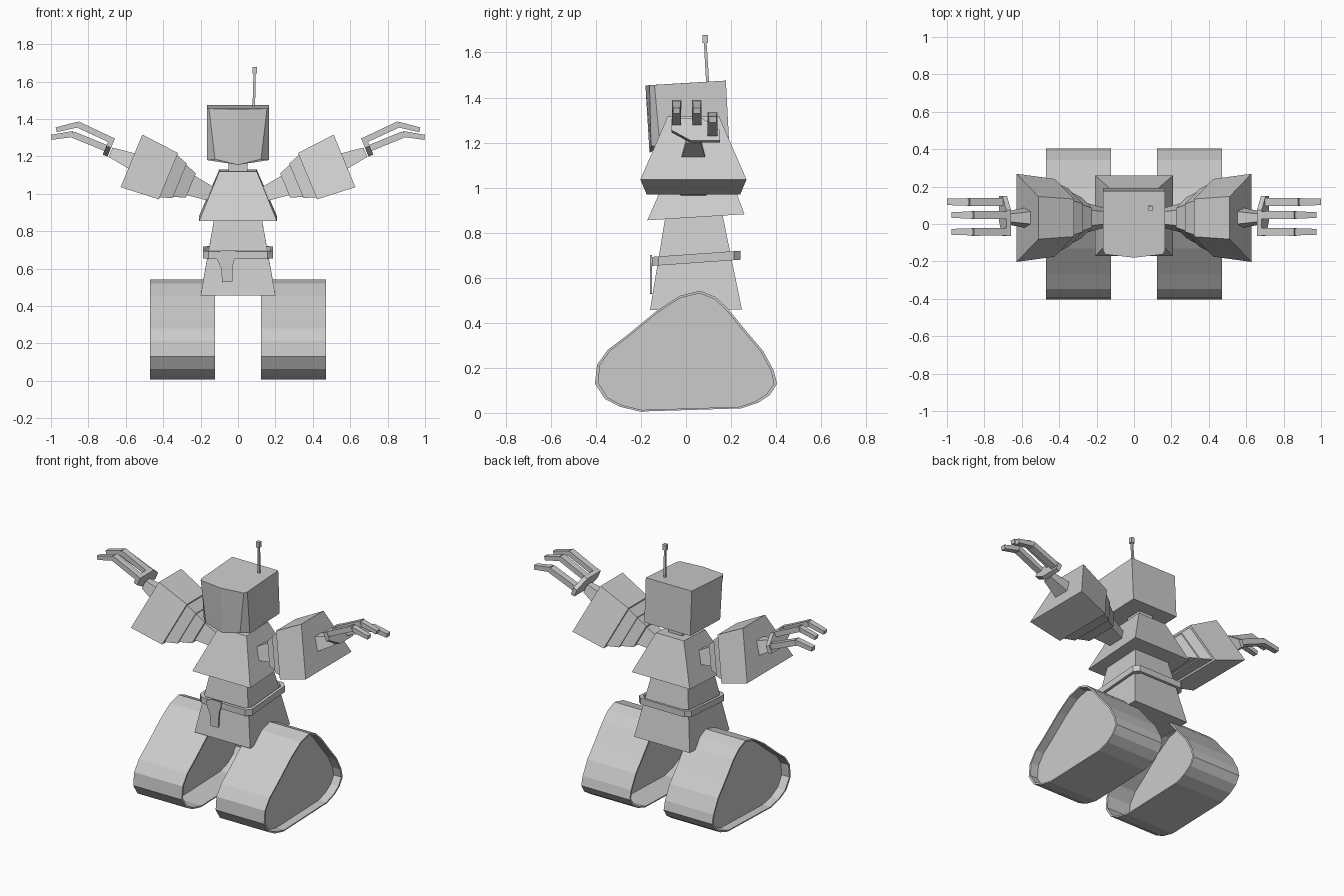
import bpy, bmesh
from mathutils import Vector

if "Cube" in bpy.data.objects:
    bpy.data.objects.remove(bpy.data.objects["Cube"])

grey = bpy.data.materials.new("light_grey")
grey.diffuse_color = (0.6, 0.6, 0.6, 1)
grey.use_nodes = True
grey.node_tree.nodes["Principled BSDF"].inputs["Base Color"].default_value = grey.diffuse_color


def loft(name, rings, loop=False, mirror=False):
    """Skin a list of equal-length point rings; cap the ends unless looped."""
    bm = bmesh.new()
    vs = [[bm.verts.new(p) for p in r] for r in rings]
    n = len(vs[0])
    pairs = list(zip(vs, vs[1:])) + ([(vs[-1], vs[0])] if loop else [])
    for a, b in pairs:
        for i in range(n):
            j = (i + 1) % n
            bm.faces.new((a[i], a[j], b[j], b[i]))
    if not loop:
        bm.faces.new(vs[0])
        bm.faces.new(vs[-1])
    bmesh.ops.recalc_face_normals(bm, faces=bm.faces)
    me = bpy.data.meshes.new(name)
    bm.to_mesh(me)
    bm.free()
    me.materials.append(grey)
    ob = bpy.data.objects.new(name, me)
    bpy.context.collection.objects.link(ob)
    if mirror:
        ob.modifiers.new("mirror", 'MIRROR').use_mirror_merge = False
    return ob


def rect(hw, y0, y1, z0, z1=None, cx=0):
    """Horizontal rectangle, z0 at the front and z1 at the back."""
    z1 = z0 if z1 is None else z1
    return [(cx - hw, y0, z0), (cx + hw, y0, z0), (cx + hw, y1, z1), (cx - hw, y1, z1)]


# Tracks: thin belt shell with a recessed side panel
profile = [(-.395, .213), (-.404, .13), (-.36, .062), (-.293, .027), (-.204, .006),
           (.244, .02), (.32, .045), (.373, .08), (.404, .129), (.39, .187),
           (.342, .276), (.27, .36), (.187, .462), (.129, .516), (.062, .542),
           (-.027, .52), (-.13, .453), (-.27, .338), (-.347, .28)]


def track_ring(x, s):
    return [(x, y * s, .22 + (z - .22) * s) for y, z in profile]


loft("track_belt", [track_ring(.122, 1), track_ring(.47, 1),
                    track_ring(.47, .965), track_ring(.122, .965)], loop=True, mirror=True)
loft("track_panel", [track_ring(.29, .97), track_ring(.415, .97)], mirror=True)

# Torso
loft("lower_body", [rect(.2, -.16, .248, .456, .46), rect(.125, -.09, .162, .88)])
loft("chest", [rect(.208, -.172, .26, .855, .882), rect(.1, -.055, .165, 1.12, 1.13)])
loft("neck", [rect(.05, .0, .11, 1.1), rect(.05, .0, .11, 1.22)])


# Belt: chamfered ring, tilted up to the back
def belt_ring(off, dz):
    hw, y0, y1, c = .188 - off, -.152 + off, .243 - off, .03
    pts = [(-hw + c, y0), (hw - c, y0), (hw, y0 + c), (hw, y1 - c),
           (hw - c, y1), (-hw + c, y1), (-hw, y1 - c), (-hw, y0 + c)]
    return [(x, y, .683 + .07 * y + dz) for x, y in pts]


loft("belt", [belt_ring(0, -.02), belt_ring(0, .02),
              belt_ring(.018, .02), belt_ring(.018, -.02)], loop=True)

# Hanging tool on the front of the belt
tool = [(-.115, .685), (-.08, .70), (-.01, .70), (-.012, .665), (-.025, .63),
        (-.03, .53), (-.085, .527), (-.09, .60), (-.112, .65)]
loft("hanging_tool", [[(x, y, z) for x, z in tool] for y in (-.16, -.15)])

# Head: box with a face that narrows towards the chin
loft("head", [
    [(.165, .192, 1.19), (.165, -.115, 1.18), (.123, -.155, 1.185), (0, -.162, 1.155),
     (-.123, -.155, 1.185), (-.165, -.115, 1.18), (-.165, .192, 1.19)],
    [(.165, .177, 1.475), (.165, -.14, 1.456), (.155, -.162, 1.455), (0, -.18, 1.453),
     (-.155, -.162, 1.455), (-.165, -.14, 1.456), (-.165, .177, 1.475)]])

# Antenna
loft("antenna_rod", [rect(.007, .09, .104, 1.45, cx=.084), rect(.006, .079, .091, 1.65, cx=.089)])
loft("antenna_tip", [rect(.012, .073, .097, 1.642, cx=.089), rect(.012, .073, .097, 1.678, cx=.089)])

# Arms: stepped blocks with a trapezoid section along a raised axis
AXIS, UP = Vector((.924, 0, .383)), Vector((-.383, 0, .924))
BASE = Vector((.372, .033, 1.094))


def arm_ring(s, hh, wide=1.55, narrow=.75):
    c = BASE + AXIS * s
    return [c + UP * (u * hh) + Vector((0, y * hh, 0))
            for u, y in ((-1, -wide), (-1, wide), (1, narrow), (1, -narrow))]


loft("upper_arm", [arm_ring(-.27, .036, 1.3), arm_ring(-.1, .06)], mirror=True)
loft("arm_step_inner", [arm_ring(-.13, .07), arm_ring(-.065, .093)], mirror=True)
loft("arm_step_outer", [arm_ring(-.065, .1), arm_ring(0, .122)], mirror=True)
loft("arm_block", [arm_ring(0, .134), arm_ring(.214, .152)], mirror=True)
loft("forearm", [arm_ring(.2, .046, 1.2), arm_ring(.335, .027, 1.2)], mirror=True)

# Palm: plate across the end of the forearm
palm = [(-.065, .0), (-.065, .055), (.075, .055), (.15, .0), (.15, -.05), (.02, -.05)]
loft("palm", [[Vector((.69, y, 1.25)) + AXIS * t + UP * u for y, u in palm]
              for t in (-.012, .015)], mirror=True)


def finger_bone(name, a, b, y, w0, w1):
    a, b = Vector((a[0], y, a[1])), Vector((b[0], y, b[1]))
    d = (b - a).normalized()
    n = Vector((-d.z, 0, d.x))
    rings = []
    for p, w in ((a, w0), (b, w1)):
        rings.append([p + n * (i * w * .8) + Vector((0, j * w, 0))
                      for i, j in ((-1, -1), (-1, 1), (1, 1), (1, -1))])
    loft(name, rings, mirror=True)


# Fingers: two upper ones and a longer thumb set lower
for y in (-.042, .048):
    finger_bone("finger_base", (.68, 1.288), (.862, 1.373), y, .02, .021)
    finger_bone("finger_tip", (.858, 1.37), (.972, 1.342), y, .019, .016)
finger_bone("thumb_base", (.69, 1.238), (.884, 1.317), .118, .022, .022)
finger_bone("thumb_tip", (.88, 1.32), (.998, 1.302), .118, .02, .017)
